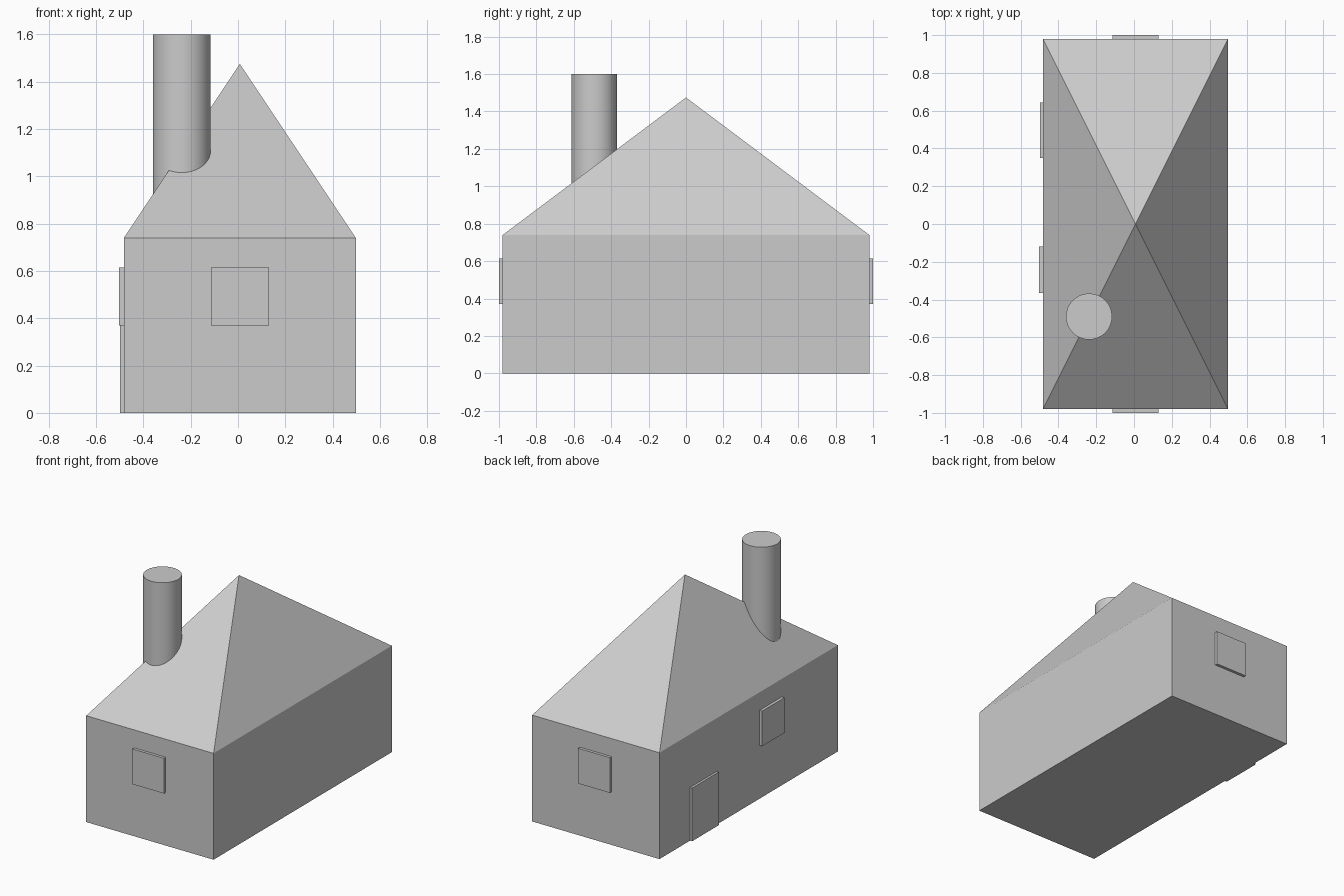
import bpy
import bmesh
import math
from mathutils import Vector

cube = bpy.data.objects.get("Cube")
if cube:
    bpy.data.objects.remove(cube, do_unlink=True)

grey = bpy.data.materials.new("light grey")
grey.use_nodes = True
colour = (0.6, 0.6, 0.6, 1)
grey.diffuse_color = colour
grey.node_tree.nodes["Principled BSDF"].inputs["Base Color"].default_value = colour

CX = 0.008                      # centre line of the house
HALF_W, HALF_L = 0.49, 0.98
EAVES, APEX = 0.74, 1.475


def finish(name, bm):
    bmesh.ops.recalc_face_normals(bm, faces=bm.faces)
    mesh = bpy.data.meshes.new(name)
    bm.to_mesh(mesh)
    bm.free()
    mesh.materials.append(grey)
    obj = bpy.data.objects.new(name, mesh)
    bpy.context.collection.objects.link(obj)
    return obj


def box(name, low, high):
    """Box spanning two opposite corners."""
    low, high = Vector(low), Vector(high)
    bm = bmesh.new()
    bmesh.ops.create_cube(bm, size=1)
    bmesh.ops.scale(bm, vec=high - low, verts=bm.verts)
    bmesh.ops.translate(bm, vec=(low + high) / 2, verts=bm.verts)
    return finish(name, bm)


# Walls
left, right = CX - HALF_W, CX + HALF_W
box("walls", (left, -HALF_L, 0), (right, HALF_L, EAVES))

# Pyramid roof
bm = bmesh.new()
eaves = [bm.verts.new((CX + sx * HALF_W, sy * HALF_L, EAVES))
         for sx, sy in ((-1, -1), (1, -1), (1, 1), (-1, 1))]
peak = bm.verts.new((CX, 0, APEX))
for i in range(4):
    bm.faces.new((eaves[i], eaves[(i + 1) % 4], peak))
bm.faces.new(eaves[::-1])
finish("roof", bm)

# Windows on both end walls, and one on the side wall
W, LOW, HIGH = 0.122, 0.37, 0.615
for name, side in (("front_window", -1), ("back_window", 1)):
    ys = sorted((side * (HALF_L - 0.02), side * (HALF_L + 0.02)))
    box(name, (CX - W, ys[0], LOW), (CX + W, ys[1], HIGH))
box("side_window", (left - 0.02, -0.365, LOW), (left + 0.02, -0.12, HIGH))

# Door
box("door", (left - 0.016, 0.35, 0), (left + 0.02, 0.643, LOW))

# Round chimney, running down into the roof
bottom, top = 0.8, 1.6
bpy.ops.mesh.primitive_cylinder_add(vertices=64, radius=0.122, depth=top - bottom,
                                    location=(-0.238, -0.49, (top + bottom) / 2))
chimney = bpy.context.object
chimney.name = "chimney"
chimney.data.materials.append(grey)
bpy.ops.object.shade_smooth_by_angle(angle=math.radians(30))
